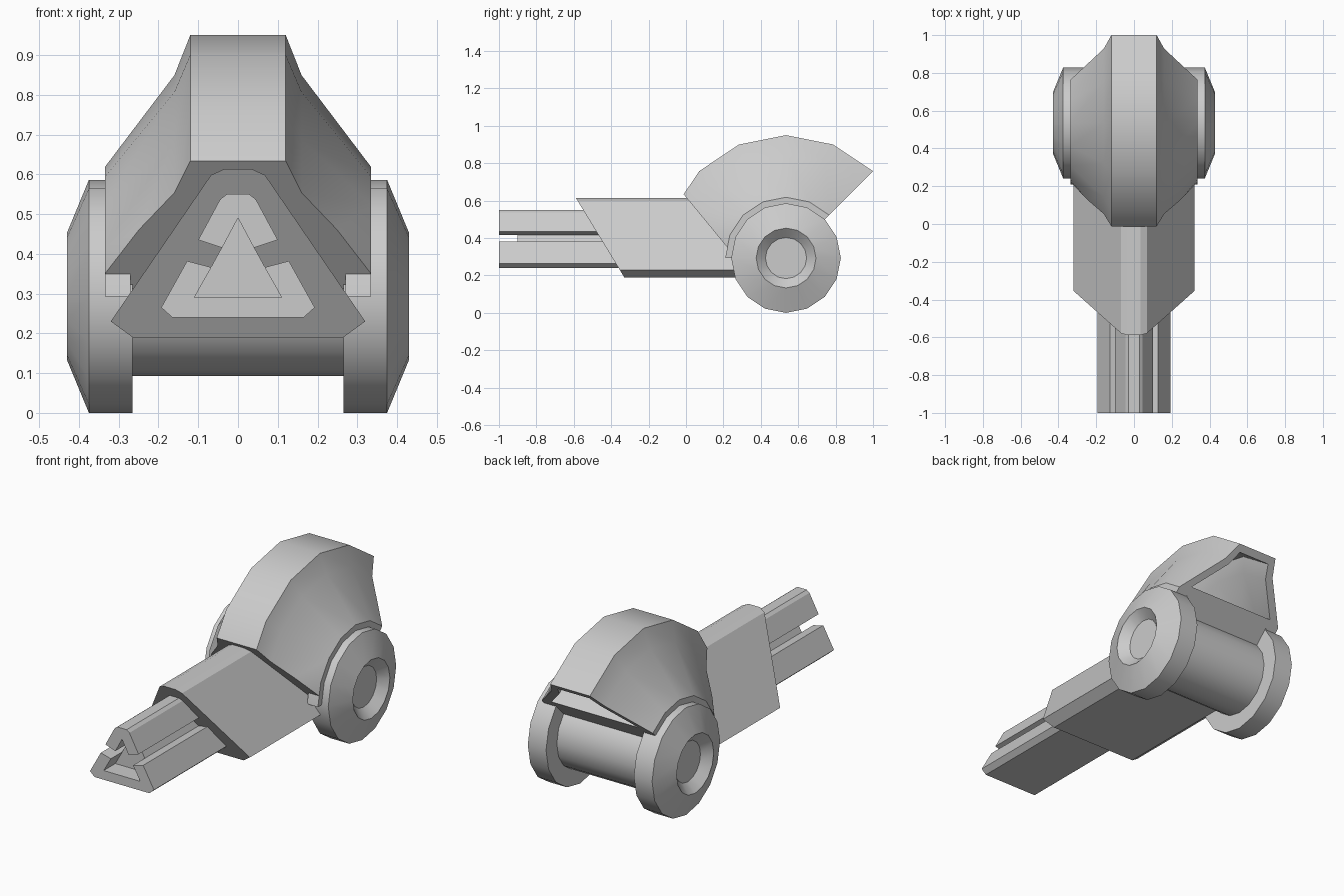
import bpy, bmesh, math
from mathutils import Vector

if "Cube" in bpy.data.objects:
    bpy.data.objects.remove(bpy.data.objects["Cube"])

CY, CZ = 0.535, 0.293          # wheel axis position


def finish(name, bm, smooth=True):
    bmesh.ops.remove_doubles(bm, verts=bm.verts[:], dist=1e-5)
    bmesh.ops.recalc_face_normals(bm, faces=bm.faces[:])
    me = bpy.data.meshes.new(name)
    bm.to_mesh(me)
    bm.free()
    ob = bpy.data.objects.new(name, me)
    bpy.context.collection.objects.link(ob)
    if smooth:
        bpy.ops.object.select_all(action='DESELECT')
        ob.select_set(True)
        bpy.context.view_layer.objects.active = ob
        bpy.ops.object.shade_smooth_by_angle(angle=math.radians(25))
    return ob


def mirrored(half):
    """Complete a right-hand half profile with its mirror image."""
    return half + [(-x, v) for x, v in reversed(half)]


def sweep(profile, angles, full=False):
    """Revolve a closed (x, radius) profile about the wheel axis."""
    bm = bmesh.new()
    rings = []
    for a in angles:
        c, s = math.cos(math.radians(a)), math.sin(math.radians(a))
        rings.append([bm.verts.new((x, CY + r * c, CZ + r * s)) for x, r in profile])
    n = len(profile)
    pairs = list(zip(rings, rings[1:]))
    if full:
        pairs.append((rings[-1], rings[0]))
    else:
        bm.faces.new(rings[0])
        bm.faces.new(rings[-1])
    for a, b in pairs:
        for i in range(n):
            j = (i + 1) % n
            bm.faces.new((a[i], a[j], b[j], b[i]))
    bmesh.ops.remove_doubles(bm, verts=bm.verts[:], dist=1e-5)
    bmesh.ops.dissolve_degenerate(bm, edges=bm.edges[:], dist=1e-6)
    return bm


def prism(name, profile, front, back):
    """Extrude an (x, z) profile along y; front/back give y from z."""
    bm = bmesh.new()
    f = [bm.verts.new((x, front(z), z)) for x, z in profile]
    b = [bm.verts.new((x, back(z), z)) for x, z in profile]
    bm.faces.new(f)
    bm.faces.new(b)
    for i in range(len(f)):
        j = (i + 1) % len(f)
        bm.faces.new((f[i], f[j], b[j], b[i]))
    return finish(name, bm, False)


STEP = 22.5
circle = [i * STEP for i in range(16)]
arc = [45 + i * STEP for i in range(7)]

# Dished wheels and the guard rims around them
wheel = [(0.265, 0), (0.265, 0.293), (0.375, 0.293), (0.43, 0.16), (0.385, 0.11), (0.385, 0)]
guard = [(0.27, 0.293), (0.335, 0.293), (0.335, 0.325), (0.27, 0.325)]
for side, s in (("left", -1), ("right", 1)):
    finish(side + "_wheel", sweep([(s * x, r) for x, r in wheel], circle, True))
    finish(side + "_wheel_guard", sweep([(s * x, r) for x, r in guard], arc))

# Axle drum
finish("axle", sweep([(-0.27, 0), (-0.27, 0.2), (0.27, 0.2), (0.27, 0)], circle, True))

# Rounded hood, sliced by a slanted plane at the front
bm = sweep(mirrored([(0.265, 0.19), (0.265, 0.298), (0.335, 0.298), (0.335, 0.325),
                     (0.16, 0.556), (0.12, 0.657)]), arc)
cut = bmesh.ops.bisect_plane(bm, geom=bm.verts[:] + bm.edges[:] + bm.faces[:],
                             plane_co=Vector((0, -0.03, 0.655)),
                             plane_no=Vector((0, -0.31, -0.255)), clear_outer=True)
bmesh.ops.contextual_create(
    bm, geom=[e for e in cut['geom_cut'] if isinstance(e, bmesh.types.BMEdge)])
hood = finish("hood", bm, False)

# Hollow in the rear of the hood
cavity = finish("hood_cavity_cutter", sweep(
    mirrored([(0.265, 0.35), (0.125, 0.535), (0.095, 0.615)]),
    [35, 45, 67.5, 90, 112.5]), False)
mod = hood.modifiers.new("hollow", 'BOOLEAN')
mod.object = cavity
mod.operation = 'DIFFERENCE'
mod.solver = 'EXACT'
bpy.ops.object.select_all(action='DESELECT')
hood.select_set(True)
bpy.context.view_layer.objects.active = hood
bpy.ops.object.modifier_apply(modifier=mod.name)
bpy.data.objects.remove(cavity)
bpy.ops.object.shade_smooth_by_angle(angle=math.radians(25))

# Triangular body with a raked front
prism("barrel_body",
      mirrored([(0.265, 0.19), (0.32, 0.23), (0.068, 0.598), (0.035, 0.613)]),
      lambda z: -0.33 - (z - 0.19) * 0.61,
      lambda z: 0.38 - (z - 0.19) * 0.4)

# Split muzzle rails around a recessed triangular core
rails = {
    "upper_rail": [(0, 0.49), (0.04, 0.415), (0.1, 0.435), (0.045, 0.537), (0.028, 0.55),
                   (-0.028, 0.55), (-0.045, 0.537), (-0.1, 0.435), (-0.04, 0.415)],
    "lower_rail": mirrored([(0.11, 0.29), (0.067, 0.366), (0.128, 0.382),
                            (0.193, 0.265), (0.165, 0.24)]),
}
for name, prof in rails.items():
    prism(name, prof, lambda z: -1.0, lambda z: -0.3)
prism("muzzle_core", [(0, 0.49), (0.11, 0.29), (-0.11, 0.29)],
      lambda z: -0.9, lambda z: -0.3)
